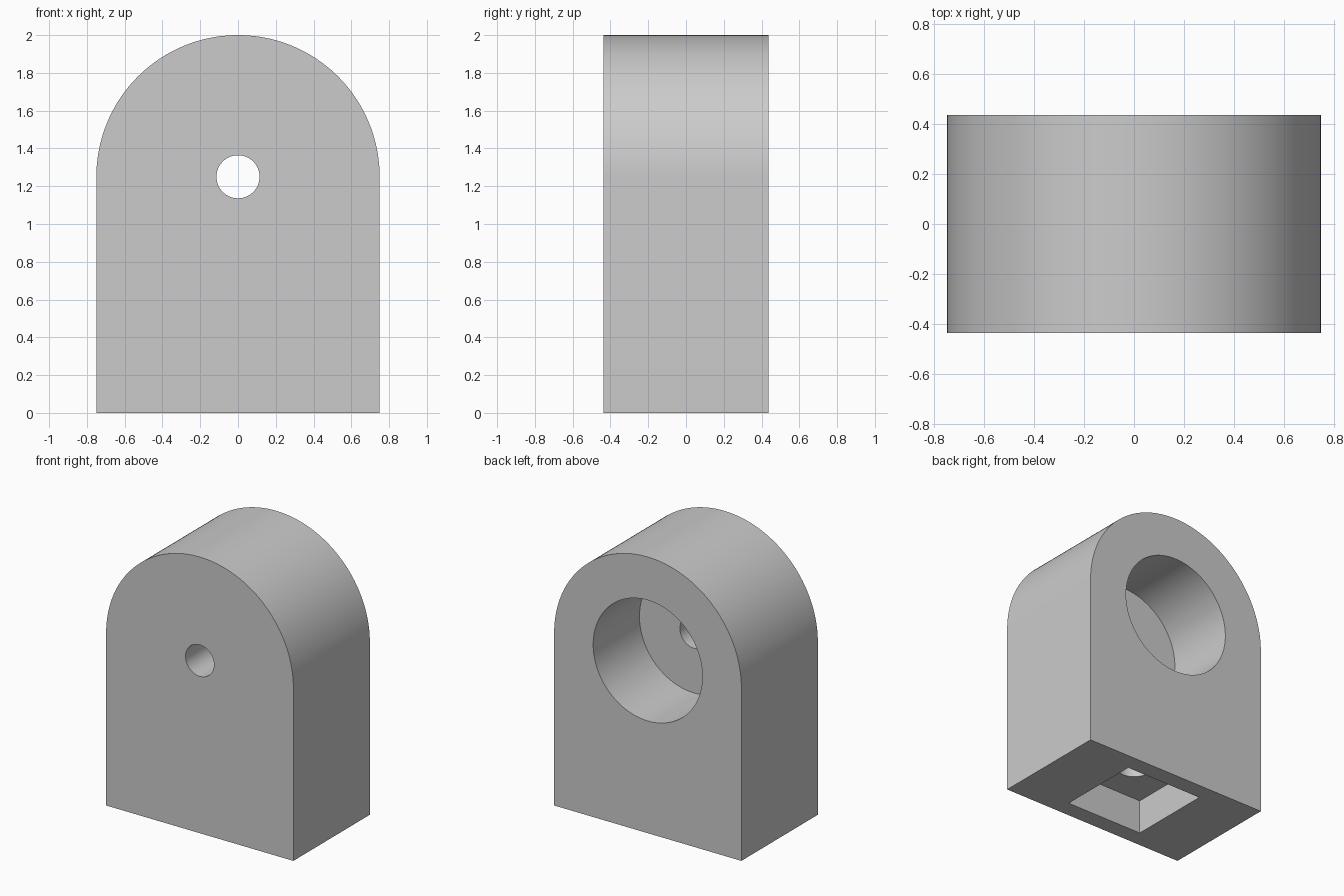
import bpy
import bmesh
import math
from mathutils import Matrix

cube = bpy.data.objects.get("Cube")
if cube:
    bpy.data.objects.remove(cube, do_unlink=True)

RADIUS, DEPTH, AXIS_Z = 0.75, 0.875, 1.25
HOLE_R, BORE_R, BORE_DEPTH = 0.114, 0.4375, 0.53
POCKET, POCKET_DEPTH, SCREW_TOP = 0.625, 0.25, 0.75
BACK, OVER = DEPTH / 2, 0.1

grey = bpy.data.materials.new("grey")
grey.use_nodes = True
grey.diffuse_color = (0.6, 0.6, 0.6, 1)
grey.node_tree.nodes["Principled BSDF"].inputs["Base Color"].default_value = grey.diffuse_color


def make_object(name, bm):
    bmesh.ops.recalc_face_normals(bm, faces=bm.faces)
    mesh = bpy.data.meshes.new(name)
    bm.to_mesh(mesh)
    bm.free()
    mesh.materials.append(grey)
    obj = bpy.data.objects.new(name, mesh)
    bpy.context.collection.objects.link(obj)
    return obj


def cylinder(name, radius, start, end, axis, segments=96):
    """Cylinder from start to end along the y or z axis."""
    bm = bmesh.new()
    if axis == "Y":
        place = Matrix.Translation((0, (start + end) / 2, AXIS_Z)) @ Matrix.Rotation(math.pi / 2, 4, "X")
    else:
        place = Matrix.Translation((0, 0, (start + end) / 2))
    bmesh.ops.create_cone(bm, cap_ends=True, segments=segments, radius1=radius,
                          radius2=radius, depth=end - start, matrix=place)
    return make_object(name, bm)


def box(name, width, bottom, top):
    bm = bmesh.new()
    place = Matrix.Translation((0, 0, (bottom + top) / 2)) @ Matrix.Diagonal((width, width, top - bottom, 1))
    bmesh.ops.create_cube(bm, size=1, matrix=place)
    return make_object(name, bm)


def cut(target, cutter):
    """Subtract the cutter, apply the result and discard the cutter."""
    cutter.hide_render = True
    mod = target.modifiers.new(cutter.name, "BOOLEAN")
    mod.operation = "DIFFERENCE"
    mod.solver = "EXACT"
    mod.object = cutter
    bpy.context.view_layer.objects.active = target
    bpy.ops.object.modifier_apply(modifier=mod.name)
    bpy.data.objects.remove(cutter, do_unlink=True)


# Round-topped block, extruded from front to back
bm = bmesh.new()
steps = 80
profile = [(RADIUS, 0)]
for i in range(steps + 1):
    a = math.pi * i / steps
    profile.append((RADIUS * math.cos(a), AXIS_Z + RADIUS * math.sin(a)))
profile.append((-RADIUS, 0))
face = bm.faces.new([bm.verts.new((x, -BACK, z)) for x, z in profile])
extruded = bmesh.ops.extrude_face_region(bm, geom=[face])
moved = [v for v in extruded["geom"] if isinstance(v, bmesh.types.BMVert)]
bmesh.ops.translate(bm, verts=moved, vec=(0, DEPTH, 0))
block = make_object("arched_block", bm)

# Wide blind bore in the back, with a small hole through to the front
cut(block, cylinder("back_bore", BORE_R, BACK - BORE_DEPTH, BACK + OVER, "Y"))
cut(block, cylinder("front_hole", HOLE_R, -BACK - OVER, 0, "Y", 64))

# Square pocket in the base, with a blind screw hole above it
cut(block, box("base_pocket", POCKET, -OVER, POCKET_DEPTH))
cut(block, cylinder("screw_hole", HOLE_R, OVER, SCREW_TOP, "Z", 64))

# Smooth the round walls and keep the rims sharp
bpy.ops.object.select_all(action="DESELECT")
block.select_set(True)
bpy.context.view_layer.objects.active = block
bpy.ops.object.shade_smooth_by_angle(angle=math.radians(30))
